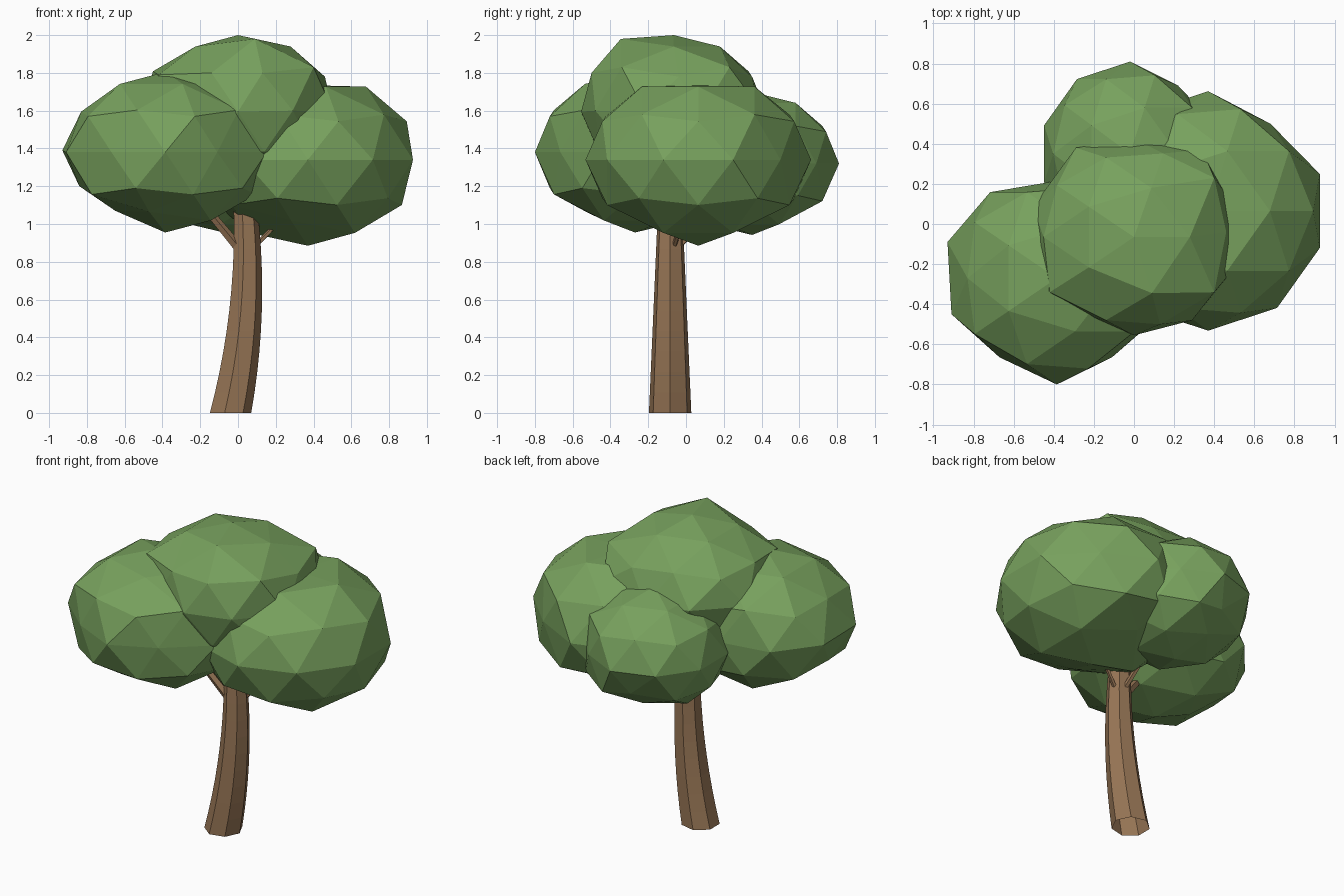
import bpy, bmesh, math
from mathutils import Vector

if "Cube" in bpy.data.objects:
    bpy.data.objects.remove(bpy.data.objects["Cube"])


def material(name, rgb):
    m = bpy.data.materials.new(name)
    m.diffuse_color = (*rgb, 1)
    m.use_nodes = True
    m.node_tree.nodes["Principled BSDF"].inputs["Base Color"].default_value = m.diffuse_color
    return m


leaf_green = material("leaf_green", (0.185, 0.355, 0.11))
bark_brown = material("bark_brown", (0.31, 0.18, 0.092))


def finish(bm, name, mat):
    me = bpy.data.meshes.new(name)
    bm.to_mesh(me)
    bm.free()
    me.materials.append(mat)
    ob = bpy.data.objects.new(name, me)
    bpy.context.collection.objects.link(ob)
    return ob


def foliage(name, centre, radii, nudges):
    """Squashed icosphere; each nudge pulls the nearest corner to a point."""
    bm = bmesh.new()
    bmesh.ops.create_icosphere(bm, subdivisions=2, radius=1)
    bmesh.ops.scale(bm, vec=radii, verts=bm.verts)
    bmesh.ops.translate(bm, vec=centre, verts=bm.verts)
    for p in map(Vector, nudges):
        min(bm.verts, key=lambda v: (v.co - p).length).co = p
    return finish(bm, name, leaf_green)


def loft(name, rings):
    """Skin a list of vertex-position rings, open at both ends."""
    bm = bmesh.new()
    loops = [[bm.verts.new(p) for p in ring] for ring in rings]
    n = len(loops[0])
    for a, b in zip(loops, loops[1:]):
        for i in range(n):
            j = (i + 1) % n
            bm.faces.new((a[i], a[j], b[j], b[i]))
    return finish(bm, name, bark_brown)


def branch(name, start, end, r0, r1, sides=5):
    a, b = Vector(start), Vector(end)
    q = (b - a).to_track_quat('Z', 'Y')
    rings = []
    for c, r in ((a, r0), (b, r1)):
        rings.append([c + q @ Vector((r * math.cos(math.tau * i / sides),
                                      r * math.sin(math.tau * i / sides), 0))
                      for i in range(sides)])
    return loft(name, rings)


# Four overlapping foliage clumps
foliage("foliage_left", (-0.385, -0.27, 1.38), (0.565, 0.53, 0.425), [
    (-0.93, -0.09, 1.39), (-0.91, -0.45, 1.38), (-0.67, -0.665, 1.38),
    (-0.11, -0.665, 1.38), (-0.385, 0.215, 1.38), (-0.83, -0.27, 1.595),
    (-0.84, -0.27, 1.20), (-0.65, -0.27, 1.07), (-0.47, -0.53, 1.065)])
foliage("foliage_right", (0.37, 0.065, 1.34), (0.585, 0.597, 0.455), [
    (0.37, 0.065, 1.735), (0.68, 0.50, 1.34),
    (0.28, -0.235, 1.02), (0.28, 0.365, 1.02)])
foliage("foliage_top", (0.0, -0.065, 1.595), (0.53, 0.49, 0.405), [
    (-0.42, -0.34, 1.79), (-0.23, -0.46, 1.67), (-0.14, -0.48, 1.80),
    (0.13, -0.50, 1.80), (0.09, -0.345, 1.98), (0.46, -0.04, 1.78),
    (0.40, 0.23, 1.83), (0.40, -0.34, 1.83), (0.34, 0.37, 1.64),
    (-0.29, 0.38, 1.62), (0.29, -0.48, 1.60)])
foliage("foliage_back", (-0.02, 0.35, 1.32), (0.45, 0.46, 0.378), [
    (0.22, 0.69, 1.32), (-0.09, 0.57, 1.04), (-0.09, 0.70, 1.15)])

# Seven-sided trunk, tapered and bowed towards +x
trunk_rings = []
for k in range(13):
    z = 1.3 * k / 12
    cx = 0.046 - 0.091 * ((z - 0.82) / 0.82) ** 2
    r = 0.115 - 0.045 * z
    trunk_rings.append([(cx + r * math.cos(math.tau * i / 7),
                         -0.084 + r * math.sin(math.tau * i / 7), z)
                        for i in range(7)])
loft("trunk", trunk_rings)

# Thin branches reaching into the clumps
branch("branch_left", (0.03, -0.09, 0.84), (-0.30, -0.18, 1.24), 0.028, 0.018)
branch("branch_right", (0.07, -0.07, 0.86), (0.34, 0.02, 1.14), 0.014, 0.010)
branch("branch_back", (0.05, -0.07, 0.85), (0.0, 0.25, 1.18), 0.018, 0.012)
